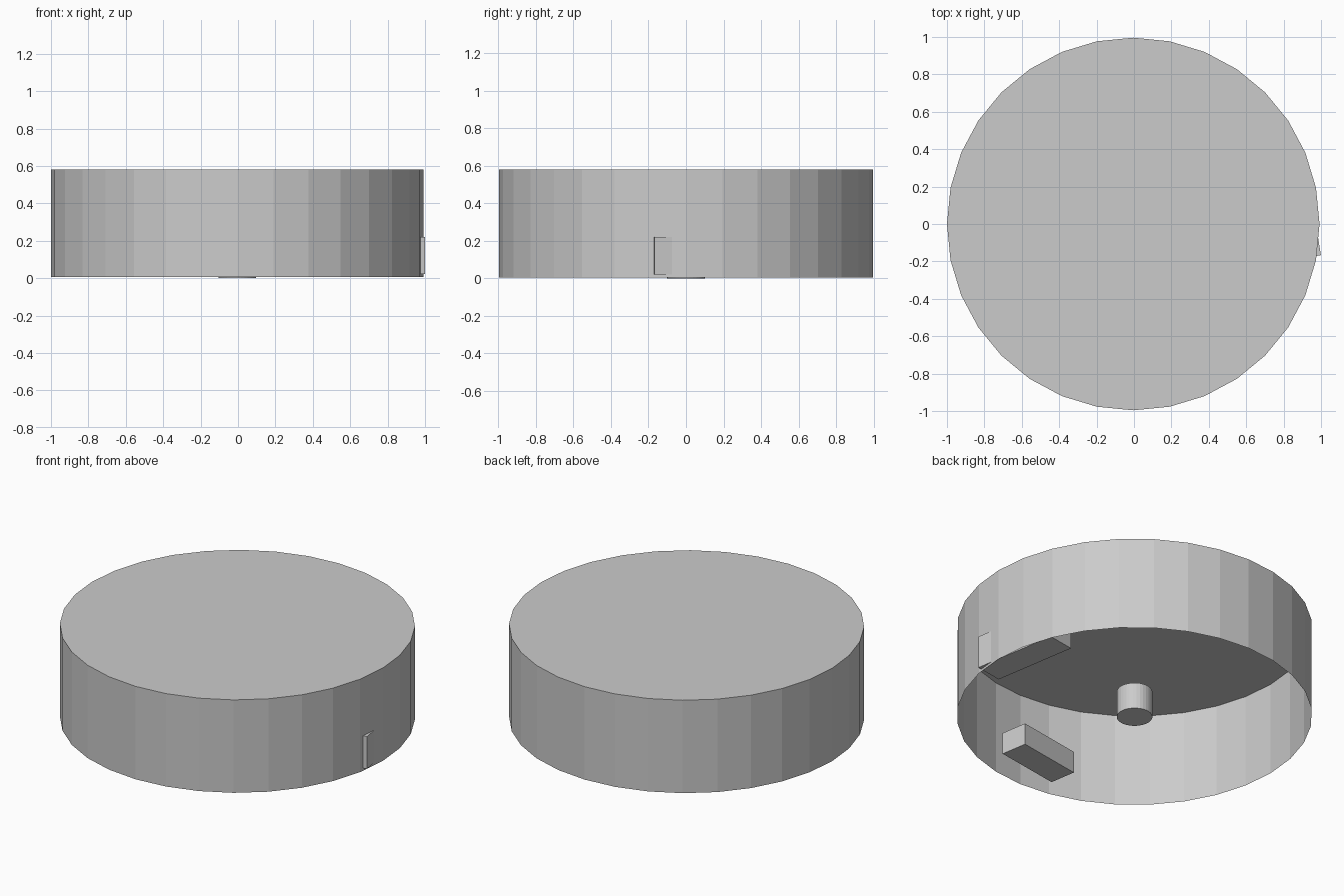
import bpy, bmesh, math
from mathutils import Matrix

if "Cube" in bpy.data.objects:
    bpy.data.objects.remove(bpy.data.objects["Cube"])

CX = -0.004  # drum axis, offset slightly because one block pokes through the wall


def add_object(name, bm):
    mesh = bpy.data.meshes.new(name)
    bm.to_mesh(mesh)
    bm.free()
    obj = bpy.data.objects.new(name, mesh)
    bpy.context.collection.objects.link(obj)
    return obj


def cylinder(name, radius, z0, z1, open_bottom=False):
    bm = bmesh.new()
    bmesh.ops.create_cone(bm, cap_ends=True, segments=32,
                          radius1=radius, radius2=radius, depth=z1 - z0,
                          matrix=Matrix.Translation((CX, 0, (z0 + z1) / 2))
                          @ Matrix.Rotation(math.pi / 2, 4, 'Z'))
    if open_bottom:
        bottom = [f for f in bm.faces if f.normal.z < -0.9]
        bmesh.ops.delete(bm, geom=bottom, context='FACES_ONLY')
    return add_object(name, bm)


def block(name, center, size, angle):
    bm = bmesh.new()
    bmesh.ops.create_cube(bm, size=1.0, matrix=Matrix.Translation(center)
                          @ Matrix.Rotation(math.radians(angle), 4, 'Z')
                          @ Matrix.Diagonal((*size, 1)))
    return add_object(name, bm)


# Thin drum shell, closed on top and open underneath
cylinder("drum_shell", 0.996, 0.005, 0.58, open_bottom=True)

# Short pin in the middle of the opening
cylinder("center_pin", 0.1, 0.0, 0.163)

# Two tilted blocks inside the wall; the side one pokes out a little
block("side_block", (0.870, 0.083, 0.121), (0.175, 0.535, 0.2), 9.3)
block("front_block", (0.053, -0.772, 0.088), (0.42, 0.165, 0.134), 9.3)
